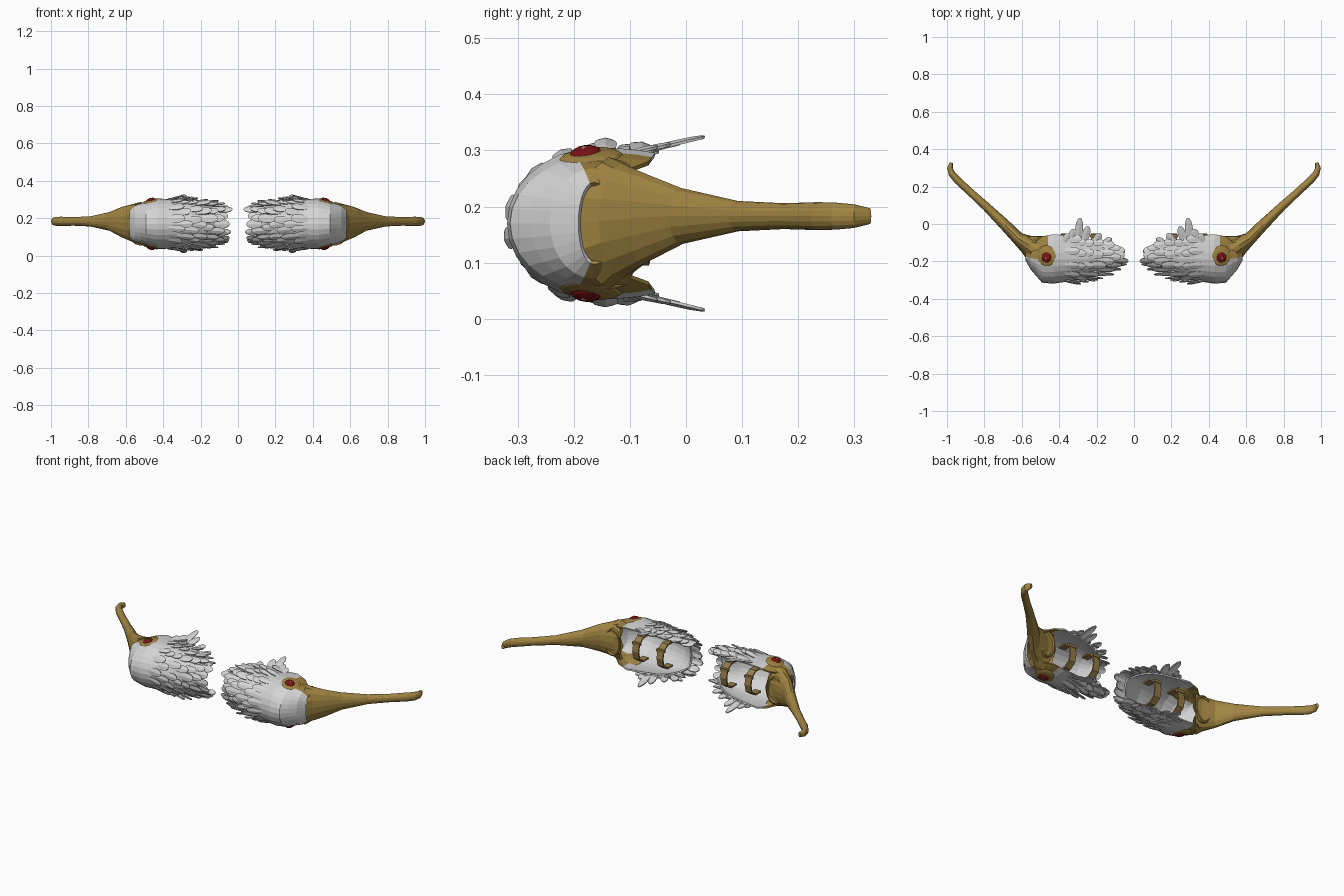
import bpy, bmesh, math, random
from mathutils import Vector, Matrix

random.seed(4)
if "Cube" in bpy.data.objects:
    bpy.data.objects.remove(bpy.data.objects["Cube"])

MID = 0.17  # height of the heads' horizontal mid plane


def material(name, rgb):
    m = bpy.data.materials.new(name)
    m.use_nodes = True
    m.diffuse_color = (*rgb, 1)
    m.node_tree.nodes["Principled BSDF"].inputs["Base Color"].default_value = (*rgb, 1)
    return m


white = material("feather white", (0.66, 0.66, 0.66))
gold = material("beak gold", (0.36, 0.235, 0.055))
bronze = material("strap bronze", (0.3, 0.2, 0.065))
red = material("eye red", (0.2, 0.006, 0.008))


def finish(name, bm, mats, thickness=0, offset=-1):
    """Turn a bmesh into an object and mirror it to the other head."""
    bmesh.ops.recalc_face_normals(bm, faces=bm.faces)
    me = bpy.data.meshes.new(name)
    bm.to_mesh(me)
    bm.free()
    for m in mats:
        me.materials.append(m)
    ob = bpy.data.objects.new(name, me)
    bpy.context.collection.objects.link(ob)
    if thickness:
        s = ob.modifiers.new("thickness", "SOLIDIFY")
        s.thickness, s.offset = thickness, offset
    ob.modifiers.new("other head", "MIRROR").use_mirror_merge = False


def loft(bm, rings, closed):
    rows = [[bm.verts.new(p) for p in r] for r in rings]
    n = len(rows[0])
    for a, b in zip(rows, rows[1:]):
        for i in range(n if closed else n - 1):
            j = (i + 1) % n
            bm.faces.new((a[i], a[j], b[j], b[i]))
    return rows


# Head sections: x, front y, centre y, half height
SECTIONS = [(.1, -.195, -.165, .07), (.13, -.225, -.165, .09), (.18, -.26, -.16, .108),
            (.25, -.287, -.16, .122), (.35, -.303, -.157, .128), (.43, -.315, -.157, .131),
            (.49, -.31, -.162, .115), (.55, -.24, -.165, .095), (.578, -.19, -.165, .07)]


def surface(x, a):
    """Point on the head at a given x and angle round the x axis."""
    for s, t in zip(SECTIONS, SECTIONS[1:]):
        if x <= t[0] or t is SECTIONS[-1]:
            break
    f = (x - s[0]) / (t[0] - s[0])
    front, mid, h = (s[i] + (t[i] - s[i]) * f for i in (1, 2, 3))
    up = math.sin(a)
    if abs(a) > math.pi / 2:
        up = math.copysign(1 - 0.3 * (1 - abs(up)), a)
    return Vector((x, mid - (mid - front) * math.cos(a), MID + h * up))


def frame(x, a):
    p = surface(x, a)
    along = (surface(x + .01, a) - surface(x - .01, a)).normalized()
    round_ = (surface(x, a + .05) - surface(x, a - .05)).normalized()
    n = round_.cross(along).normalized()
    if n.dot(p - Vector((x, -.16, MID))) < 0:
        n.negate()
    return p, along, n


# Hollow faceted head, gold behind the eyes
bm = bmesh.new()
xs = [.1, .13, .155, .18, .21, .25, .3, .35, .39, .43, .46, .49, .52, .55, .578]
loft(bm, [[surface(x, math.radians(a)) for a in range(-130, 131, 13)] for x in xs], False)
for f in bm.faces:
    c = f.calc_center_median()
    f.material_index = int(c.x > .46 and c.y > -.18)
finish("head_shell", bm, [white, gold], .008, 0)


def feather(bm, base, direction, normal, length, width):
    d = direction.normalized()
    side = d.cross(normal).normalized()
    n = side.cross(d)
    profile = [(0, .55), (.3, .9), (.6, 1), (.82, .85), (.95, .5), (1, .15)]
    rings = []
    for t, w in profile:
        c = base + d * (length * t)
        s = side * (width * w / 2)
        rings.append([c - s, c + n * (.005 * w), c + s])
    loft(bm, rings, False)


# Overlapping feather rows, tips toward the middle
bm = bmesh.new()
for row, x in enumerate([.375, .33, .285, .24, .2, .165, .13]):
    count = 10 - (row % 2) - (1 if row > 4 else 0)
    for i in range(count):
        a = math.radians(-118 + 236 * i / (count - 1) + random.uniform(-4, 4))
        p, along, n = frame(x, a)
        d = Vector((-.6, 0, 0)) - along * .4 + n * random.uniform(.14, .3)
        feather(bm, p + n * .001, d, n, random.uniform(.07, .1), random.uniform(.038, .048))
# Longer loose feathers along the rear edge, above and below
for s in (-1, 1):
    for x, dx, length in [(.37, -.4, .055), (.335, -.15, .08), (.3, -.08, .145),
                          (.27, -.25, .105), (.22, -.6, .08), (.17, -.9, .07)]:
        p, along, n = frame(x, s * math.radians(112))
        feather(bm, p, Vector((dx, 1, s * .24)), Vector((0, -.2, s)), length, .042)
finish("feathers", bm, [white], .005)

# Long tapering beak with a jagged base and a hooked tip: x, y, half width, half height
BEAK = [(.517, -.138, .078, .118), (.56, -.113, .056, .102), (.62, -.077, .034, .082),
        (.687, -.008, .03, .05), (.79, .093, .023, .027), (.88, .175, .02, .023),
        (.945, .235, .02, .025), (.974, .268, .018, .024), (.984, .3, .015, .021),
        (.977, .328, .009, .014)]
bm = bmesh.new()
rings = []
for i, (x, y, w, h) in enumerate(BEAK):
    p, q = BEAK[max(i - 1, 0)], BEAK[min(i + 1, len(BEAK) - 1)]
    t = Vector((q[0] - p[0], q[1] - p[1], 0)).normalized()
    if i < 4:
        t = Vector((.76, .65, 0))
    side = Vector((-t.y, t.x, 0))
    z = MID + .013 * min(1, i / 3)
    rings.append([Vector((x, y, z)) + side * (w * math.cos(k * math.tau / 16))
                  + Vector((0, 0, h * math.sin(k * math.tau / 16)))
                  + t * ((k % 2) * .016 if i == 0 else 0) for k in range(16)])
rows = loft(bm, rings, True)
bm.faces.new(rows[0])
bm.faces.new(rows[-1])
finish("beak", bm, [gold])


def ellipsoid(name, mat, centre, size, lean, segments=12):
    """Flattened balls above and below the mid plane, leaning outward."""
    bm = bmesh.new()
    for s in (-1, 1):
        m = (Matrix.Translation((centre[0], centre[1], MID + s * centre[2]))
             @ Matrix.Rotation(s * .1, 4, "X") @ Matrix.Rotation(s * lean, 4, "Y")
             @ Matrix.Diagonal((*size, 1)))
        bmesh.ops.create_uvsphere(bm, u_segments=segments, v_segments=8, radius=1, matrix=m)
    finish(name, bm, [mat])


# Eyes above and below, each on a gold surround
ellipsoid("eye_surrounds", gold, (.467, -.17, .118), (.054, .057, .012), .25)
ellipsoid("eyes", red, (.469, -.178, .122), (.029, .03, .015), .4)
ellipsoid("pupils", gold, (.471, -.182, .134), (.007, .007, .004), .3, 8)

# Shallow oval recess on the rear of the beak base
bm = bmesh.new()
oval = []
for scale, y in [(1, -.085), (1, -.066), (.9, -.064), (.84, -.076)]:
    oval.append([(.535 + .052 * scale * math.cos(k * math.tau / 20), y,
                  MID + .005 + .08 * scale * math.sin(k * math.tau / 20)) for k in range(20)])
rows = loft(bm, oval, True)
bm.faces.new(rows[-1])
finish("beak_socket", bm, [gold])

# Two curved straps across the open rear, each with a buckle
STRAP = [(-.15, .1), (-.1, .1), (-.065, .125), (-.055, .17), (-.065, .215), (-.1, .24), (-.15, .24)]
bm = bmesh.new()
for x in (.21, .37):
    loft(bm, [[(x - .02, y, z), (x + .02, y, z)] for y, z in STRAP], False)
finish("straps", bm, [bronze], .009, 0)
bm = bmesh.new()
for x in (.21, .37):
    bmesh.ops.create_cube(bm, size=1, matrix=Matrix.Translation((x, -.064, .215))
                          @ Matrix.Diagonal((.05, .018, .016, 1)))
finish("buckles", bm, [bronze])
